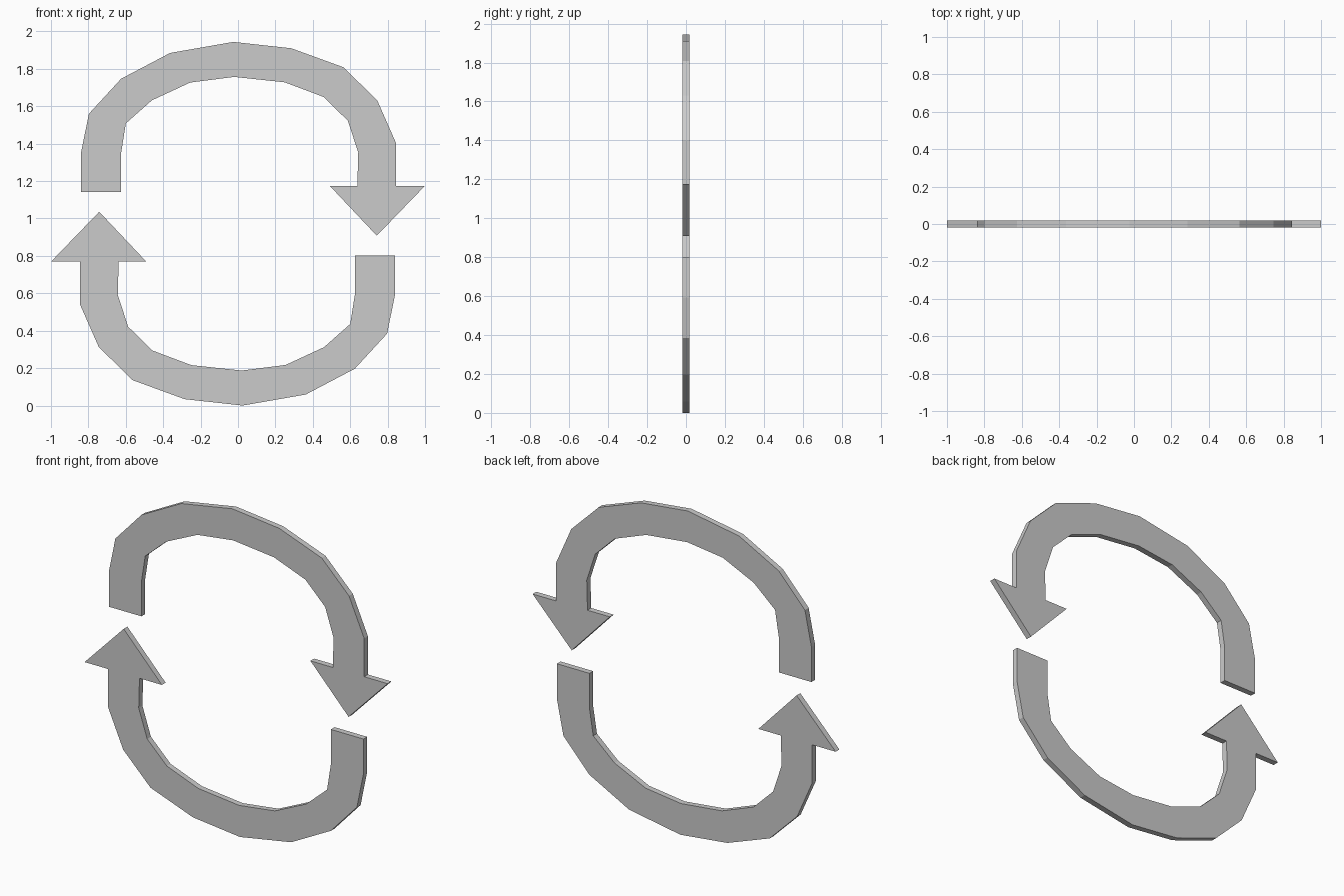
import bpy, bmesh
from mathutils import Matrix, Vector

if "Cube" in bpy.data.objects:
    bpy.data.objects.remove(bpy.data.objects["Cube"])

CENTRE_Z = 0.972
HALF_DEPTH = 0.0175

# Outline of the upper arrow as (x, z): outer curve, head, inner curve
outer = [(-0.84, 1.142), (-0.84, 1.35), (-0.797, 1.56), (-0.625, 1.747), (-0.363, 1.885),
         (-0.025, 1.944), (0.285, 1.91), (0.565, 1.808), (0.745, 1.63), (0.845, 1.403),
         (0.845, 1.175)]
head = [(1.0, 1.175), (0.742, 0.908), (0.49, 1.175)]
inner = [(0.638, 1.175), (0.643, 1.353), (0.587, 1.523), (0.457, 1.65), (0.25, 1.728),
         (-0.02, 1.757), (-0.255, 1.727), (-0.46, 1.632), (-0.6, 1.508), (-0.625, 1.35),
         (-0.625, 1.142)]


def curved_arrow(name, turn):
    """Flat arrow plate, turned about the y axis through the model centre."""
    bm = bmesh.new()
    face = bm.faces.new([bm.verts.new((x, -HALF_DEPTH, z)) for x, z in outer + head + inner])
    ext = bmesh.ops.extrude_face_region(bm, geom=[face], use_keep_orig=True)
    moved = [g for g in ext["geom"] if isinstance(g, bmesh.types.BMVert)]
    bmesh.ops.translate(bm, verts=moved, vec=(0, 2 * HALF_DEPTH, 0))
    bmesh.ops.rotate(bm, verts=bm.verts, cent=Vector((0, 0, CENTRE_Z)),
                     matrix=Matrix.Rotation(turn, 3, 'Y'))
    bmesh.ops.recalc_face_normals(bm, faces=bm.faces)
    mesh = bpy.data.meshes.new(name)
    bm.to_mesh(mesh)
    bm.free()
    bpy.context.collection.objects.link(bpy.data.objects.new(name, mesh))


# The lower arrow is the upper one turned half way round
curved_arrow("upper_arrow", 0.0)
curved_arrow("lower_arrow", 3.14159265)
